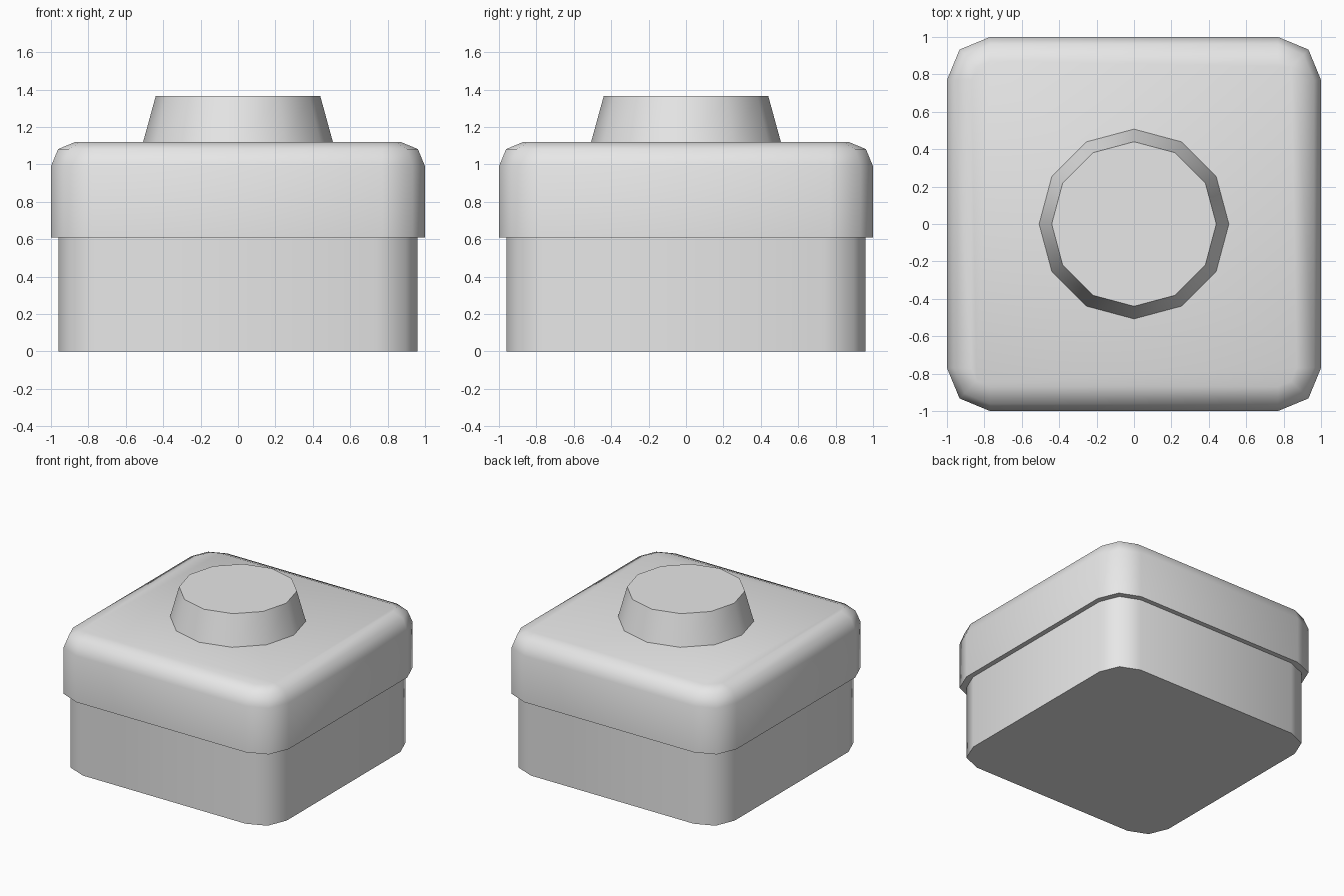
import bpy
import bmesh
from math import cos, sin, pi, radians

cube = bpy.data.objects.get("Cube")
if cube:
    bpy.data.objects.remove(cube, do_unlink=True)

# Single plain grey for every part
GREY = (0.8, 0.8, 0.8, 1.0)
grey = bpy.data.materials.new("light_grey")
grey.use_nodes = True
grey.diffuse_color = GREY
grey.node_tree.nodes["Principled BSDF"].inputs["Base Color"].default_value = GREY


def rounded_square(half, radius, z, segments=2):
    """Outline of a square with rounded corners, counter-clockwise."""
    points = []
    for corner in range(4):
        centre = half - radius
        sx = 1 if corner in (0, 3) else -1
        sy = 1 if corner in (0, 1) else -1
        for step in range(segments + 1):
            a = (corner + step / segments) * pi / 2
            points.append((sx * centre + radius * cos(a), sy * centre + radius * sin(a), z))
    return points


def circle(radius, z, sides=12):
    return [(radius * cos(2 * pi * i / sides), radius * sin(2 * pi * i / sides), z)
            for i in range(sides)]


def loft(name, outlines):
    """Skin a stack of outlines and close both ends."""
    bm = bmesh.new()
    rings = [[bm.verts.new(p) for p in outline] for outline in outlines]
    for low, high in zip(rings, rings[1:]):
        n = len(low)
        for i in range(n):
            j = (i + 1) % n
            bm.faces.new((low[i], low[j], high[j], high[i]))
    bm.faces.new(rings[0][::-1])
    bm.faces.new(rings[-1])
    mesh = bpy.data.meshes.new(name)
    bm.to_mesh(mesh)
    bm.free()
    mesh.materials.append(grey)
    obj = bpy.data.objects.new(name, mesh)
    bpy.context.collection.objects.link(obj)
    bpy.ops.object.select_all(action="DESELECT")
    obj.select_set(True)
    bpy.context.view_layer.objects.active = obj
    bpy.ops.object.shade_smooth_by_angle(angle=radians(60))
    return obj


# Box body
loft("box_base", [rounded_square(0.96, 0.22, z) for z in (0, 0.62)])

# Overhanging lid with a rounded top edge
lid_profile = [(1.0, 0.61), (1.0, 0.99), (0.962, 1.082), (0.87, 1.12)]
loft("lid", [rounded_square(half, half - 0.77, z) for half, z in lid_profile])

# Tapered twelve-sided knob
loft("knob", [circle(0.51, 1.11), circle(0.44, 1.365)])
